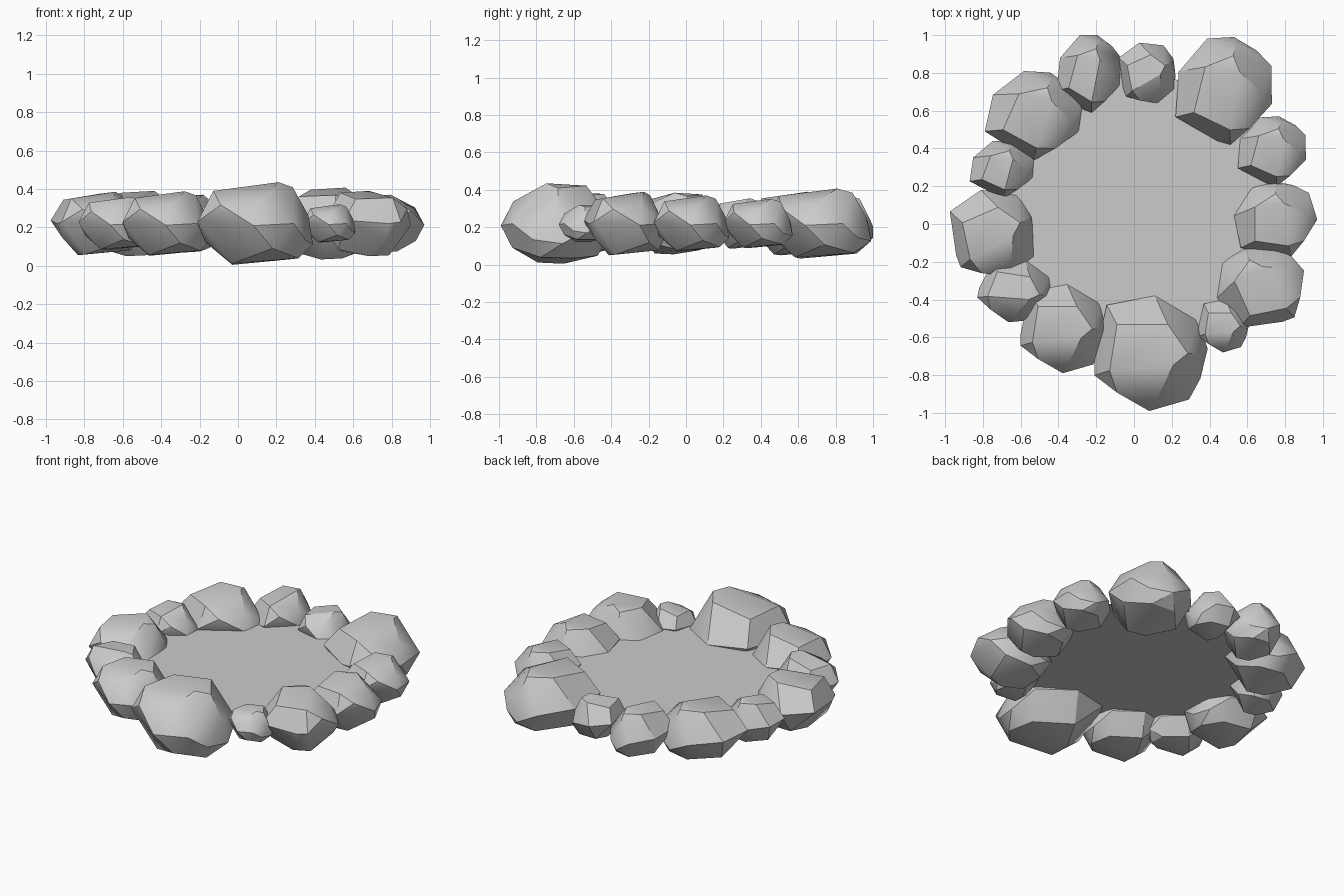
import bpy, bmesh
from math import radians
from mathutils import Matrix, Vector

if "Cube" in bpy.data.objects:
    bpy.data.objects.remove(bpy.data.objects["Cube"])

MID = 0.22  # height of the water and of every stone's middle

# One faceted boulder, described by its corner points inside a unit box
ROCK = [(-1, -.38, .05), (-1, -.1, 0), (-.78, .84, .1), (.07, 1, 0), (.83, .6, -.1),
        (1, .08, -.5), (.92, 0, .2), (.87, -.44, -.4), (.67, -.8, 0), (-.03, -1, -.05),
        (-.73, -.3, .79), (-.6, .5, .75), (.4, -.2, 1), (.3, .5, .94), (.65, 0, .88),
        (.1, -.78, .55), (-.6, -.68, .45), (-.4, .1, -1), (-.4, -.35, -.97),
        (.65, .3, -.86), (.75, -.3, -.84), (-.87, -.1, -.45), (-.1, .7, -.8), (.3, -.8, -.6)]

# Stones: x min, x max, y min, y max, half height, turn in degrees
STONES = [
    (-.21, .39, -.99, -.38, .215, 0),
    (-.60, -.14, -.79, -.32, .168, 0),
    (-.83, -.43, -.52, -.19, .138, -10),
    (-.975, -.52, -.28, .18, .165, 22),
    (-.87, -.53, .14, .44, .135, 72),
    (-.79, -.27, .34, .81, .17, 68),
    (-.41, -.07, .59, 1.0, .15, 72),
    (-.08, .22, .64, .96, .125, 22),
    (.22, .73, .42, .99, .187, 75),
    (.55, .91, .20, .57, .132, 75),
    (.53, .97, -.17, .23, .15, 90),
    (.44, .90, -.55, -.11, .17, 112),
    (.34, .61, -.68, -.40, .10, 0),
]


def add_object(name, bm):
    mesh = bpy.data.meshes.new(name)
    bm.to_mesh(mesh)
    bm.free()
    obj = bpy.data.objects.new(name, mesh)
    bpy.context.collection.objects.link(obj)
    return obj


def stone(name, x0, x1, y0, y1, half_height, turn):
    rot = Matrix.Rotation(radians(turn), 3, 'Z')
    pts = [rot @ Vector(p) for p in ROCK]
    lo = [min(p[i] for p in pts) for i in range(3)]
    hi = [max(p[i] for p in pts) for i in range(3)]
    box = [(x0, x1), (y0, y1), (MID - half_height, MID + half_height)]
    bm = bmesh.new()
    for p in pts:
        bm.verts.new([b[0] + (p[i] - lo[i]) / (hi[i] - lo[i]) * (b[1] - b[0])
                      for i, b in enumerate(box)])
    bmesh.ops.convex_hull(bm, input=bm.verts)
    loose = [v for v in bm.verts if not v.link_faces]
    bmesh.ops.delete(bm, geom=loose, context='VERTS')
    bmesh.ops.recalc_face_normals(bm, faces=bm.faces)
    obj = add_object(name, bm)
    bpy.ops.object.select_all(action='DESELECT')
    obj.select_set(True)
    bpy.context.view_layer.objects.active = obj
    bpy.ops.object.shade_smooth_by_angle(angle=radians(30))


# Ring of stones
for n, s in enumerate(STONES, 1):
    stone(f"ring_stone_{n}", *s)

# Flat water sheet reaching the middle of each stone
bm = bmesh.new()
water = bm.faces.new([bm.verts.new(((s[0] + s[1]) / 2, (s[2] + s[3]) / 2, MID))
                      for s in reversed(STONES)])
water.normal_update()
if water.normal.z < 0:
    water.normal_flip()
add_object("pond_surface", bm)

# Rest the lowest stone on the ground
drop = MID - max(s[4] for s in STONES) - .005
for obj in bpy.context.scene.objects:
    obj.location.z -= drop
